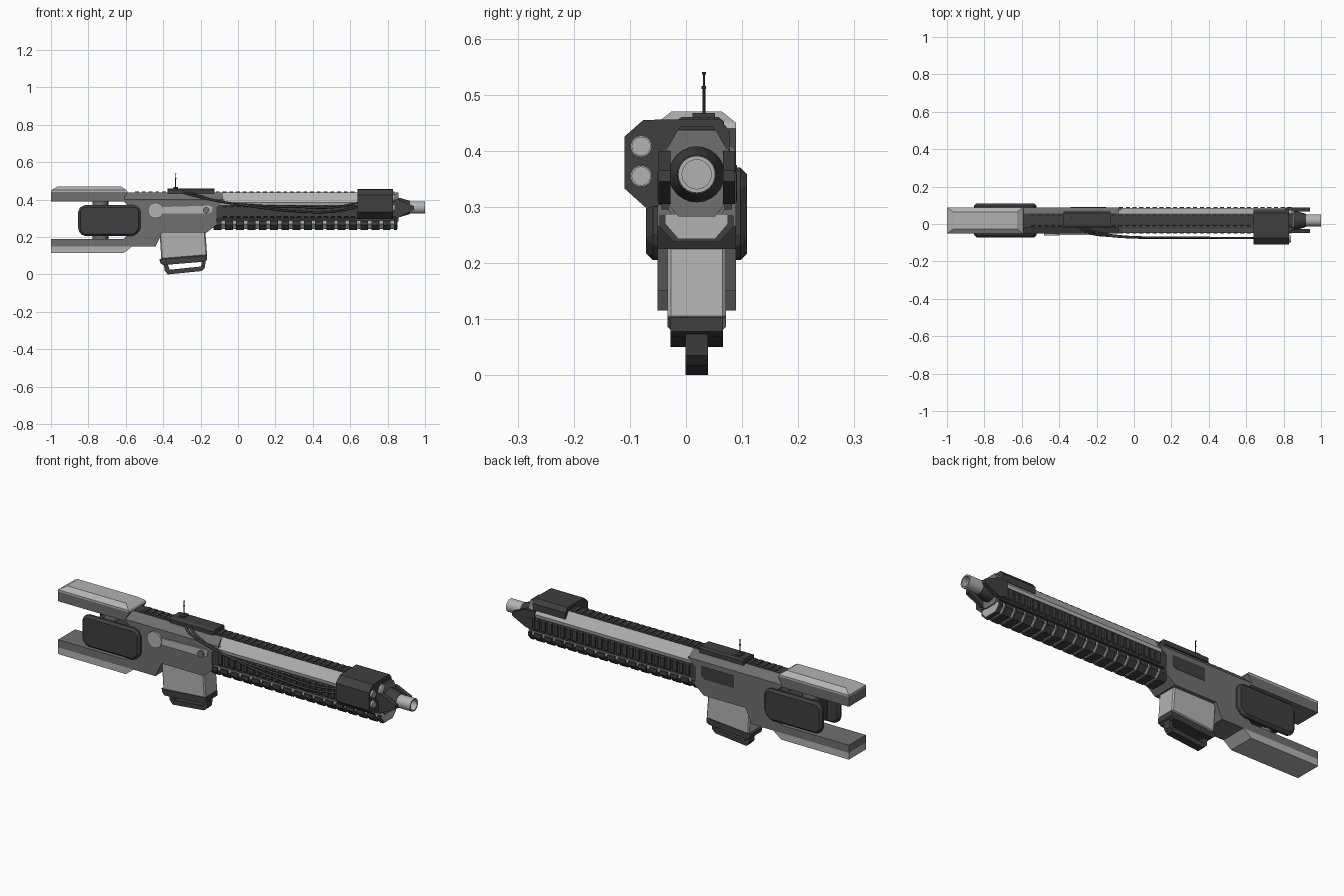
import bpy, bmesh, math
from mathutils import Vector, Matrix

if "Cube" in bpy.data.objects:
    bpy.data.objects.remove(bpy.data.objects["Cube"])

C = 0.019  # y of the gun's centre plane


def mat(name, v):
    m = bpy.data.materials.new(name)
    m.diffuse_color = (v, v, v, 1)
    m.use_nodes = True
    m.node_tree.nodes["Principled BSDF"].inputs["Base Color"].default_value = m.diffuse_color
    return m


LIGHT, MID, DARK = mat("light", 0.45), mat("mid", 0.16), mat("dark", 0.05)


def finish(name, bm, m, bevel=0):
    bmesh.ops.recalc_face_normals(bm, faces=bm.faces)
    me = bpy.data.meshes.new(name)
    bm.to_mesh(me)
    bm.free()
    ob = bpy.data.objects.new(name, me)
    bpy.context.collection.objects.link(ob)
    me.materials.append(m)
    if bevel:
        b = ob.modifiers.new("bevel", "BEVEL")
        b.width, b.segments = bevel, 1
    return ob


def add_prism(bm, pts, axis, a, b):
    """Extrude a profile: axis y takes (x,z) points, axis x takes (y,z) points."""
    def at(p, t):
        return (p[0], t, p[1]) if axis == "y" else (t, p[0], p[1])
    vs = [bm.verts.new(at(p, a)) for p in pts]
    f = bm.faces.new(vs)
    r = bmesh.ops.extrude_face_region(bm, geom=[f])
    d = Vector((0, b - a, 0)) if axis == "y" else Vector((b - a, 0, 0))
    bmesh.ops.translate(bm, vec=d, verts=[v for v in r["geom"] if isinstance(v, bmesh.types.BMVert)])


def prism(name, pts, axis, a, b, m, bevel=0):
    bm = bmesh.new()
    add_prism(bm, pts, axis, a, b)
    return finish(name, bm, m, bevel)


def side(name, pts, half, m, bevel=0):
    return prism(name, pts, "y", C - half, C + half, m, bevel)


def rect(a, b, c, d):
    return [(a, c), (b, c), (b, d), (a, d)]


def sym(half):
    """Mirror a (y offset, z) half section about the centre plane."""
    return [(C + y, z) for y, z in half] + [(C - y, z) for y, z in reversed(half)]


def teeth(name, section, x0, x1, pitch, width, m):
    bm = bmesh.new()
    for i in range(int((x1 - x0) / pitch) + 1):
        x = x0 + i * pitch
        add_prism(bm, section, "x", x, min(x + width, x1))
    return finish(name, bm, m)


def lathe(name, prof, origin, axis, m, n=24):
    """Spin (distance along axis, radius) points round an axis."""
    bm = bmesh.new()
    vs = [bm.verts.new((r, 0, t)) for t, r in prof]
    es = [bm.edges.new(p) for p in zip(vs, vs[1:])]
    bmesh.ops.spin(bm, geom=vs + es, cent=(0, 0, 0), axis=(0, 0, 1), angle=math.tau, steps=n)
    bmesh.ops.remove_doubles(bm, verts=bm.verts, dist=1e-5)
    q = Vector((0, 0, 1)).rotation_difference(Vector(axis))
    bm.transform(Matrix.Translation(origin) @ q.to_matrix().to_4x4())
    ob = finish(name, bm, m)
    bpy.ops.object.select_all(action="DESELECT")
    ob.select_set(True)
    bpy.context.view_layer.objects.active = ob
    bpy.ops.object.shade_smooth_by_angle(angle=math.radians(35))
    return ob


# receiver with forked stock
side("receiver", [(-1, .39), (-.61, .39), (-.57, .35), (-.57, .24), (-.61, .19), (-1, .19), (-1, .15),
                  (-.44, .15), (-.405, .225), (-.165, .225), (-.115, .265), (-.115, .36), (-.07, .40), (-1, .40)],
     .07, MID)
prism("receiver_top", sym([(.035, .437), (.07, .40), (.07, .39)]), "x", -.61, -.08, MID)
side("upper_stock", [(-1, .39), (-.62, .39), (-.59, .44), (-1, .44)], .07, MID)
side("lower_stock", [(-1, .115), (-.61, .115), (-.565, .15), (-1, .15)], .07, LIGHT)

# cheek rest: block with tapered top
bm = bmesh.new()
rings = []
for x0, x1, w, z in ((-1, -.59, .07, .438), (-1, -.595, .07, .45), (-.965, -.625, .045, .47)):
    rings.append([bm.verts.new(p) for p in
                  ((x0, C - w, z), (x1, C - w, z), (x1, C + w, z), (x0, C + w, z))])
for a, b in zip(rings, rings[1:]):
    for i in range(4):
        bm.faces.new((a[i], a[(i + 1) % 4], b[(i + 1) % 4], b[i]))
bm.faces.new(rings[0])
bm.faces.new(rings[-1])
finish("cheek_rest", bm, LIGHT)

# stock side pads and the post between the forks
pad = [(-.855, .235), (-.83, .205), (-.555, .205), (-.52, .24), (-.52, .345), (-.545, .37), (-.83, .37), (-.855, .345)]
for n, s in (("left", -1), ("right", 1)):
    prism("stock_pad_" + n, pad, "y", C + s * .055, C + s * .09, DARK, .012)
lathe("stock_post", [(.19, 0), (.19, .042), (.39, .042), (.39, 0)], (-.735, C, 0), (0, 0, 1), MID, 16)
side("post_bridge", rect(-.79, -.62, .225, .35), .056, DARK)

# handguard shroud, core and front block
prism("shroud", sym([(.034, .436), (.066, .385), (.062, .365), (.05, .365)]), "x", -.09, .84, LIGHT)
prism("handguard_core", sym([(.055, .37), (.055, .30), (.04, .28)]), "x", -.14, .84, MID)
prism("front_block", sym([(.034, .437), (.055, .40), (.055, .31), (.033, .283)]), "x", .83, .858, MID)

# top rail, side rails and lower rail with cross teeth
prism("top_rail", sym([(.033, .439), (.033, .43)]), "x", -.6, .85, DARK)
teeth("top_rail_teeth", sym([(.028, .444), (.033, .436)]), -.55, .84, .036, .02, DARK)
for n, s in (("left", -1), ("right", 1)):
    a, b, c = C + s * .05, C + s * .063, C + s * .071
    prism("side_rail_" + n, rect(a, b, .295, .375), "x", -.115, .85, DARK)
    teeth("side_rail_teeth_" + n, [(b - s * .005, .30), (c, .31), (c, .36), (b - s * .005, .37)],
          -.08, .85, .036, .022, DARK)
    # muzzle prongs
    prism("muzzle_prong_" + n, [(.81, .40), (.86, .40), (.94, .365), (.94, .345), (.86, .305), (.81, .305)],
          "y", C + s * .047, C + s * .068, DARK)
prism("lower_rail", sym([(.056, .287), (.056, .27), (.033, .243)]), "x", -.13, .853, LIGHT)
teeth("lower_rail_teeth", sym([(.066, .285), (.066, .265), (.04, .237)]), -.13, .85, .0603, .042, DARK)

# hollow barrel and muzzle collar
lathe("barrel", [(.8, 0), (.8, .033), (1, .033), (1, .026), (.9, .026), (.9, 0)], (0, C, .358), (1, 0, 0), LIGHT)
lathe("barrel_collar", [(.85, .05), (.87, .05), (.92, .035), (.92, .03)], (0, C, .358), (1, 0, 0), DARK)

# magazine, base plate and pull loop
side("magazine", [(-.42, .235), (-.175, .235), (-.165, .1), (-.41, .08)], .052, LIGHT, .006)
side("magazine_base", [(-.42, .083), (-.165, .103), (-.165, .078), (-.18, .068), (-.4, .05), (-.415, .06)], .047, DARK)
side("magazine_loop", [(-.397, .058), (-.392, .018), (-.375, 0), (-.195, .018), (-.178, .035), (-.172, .075),
                       (-.192, .072), (-.198, .042), (-.365, .025), (-.377, .06)], .02, DARK)

# bolt plate on the left, ejection port on the right
prism("bolt_bar", [(-.44, .325), (-.16, .325), (-.14, .335), (-.135, .358), (-.15, .368), (-.41, .36), (-.44, .36)],
      "y", C - .077, C - .06, LIGHT)
lathe("bolt_disc", [(0, 0), (0, .042), (.02, .042), (.02, 0)], (-.44, C - .08, .342), (0, 1, 0), LIGHT, 16)
lathe("bolt_knob", [(0, 0), (0, .017), (.02, .017), (.02, 0)], (-.17, C - .086, .343), (0, 1, 0), MID, 16)
prism("ejection_port", [(-.34, .31), (-.17, .31), (-.15, .325), (-.15, .375), (-.34, .375)],
      "y", C + .06, C + .0715, DARK)

# sensor box on top with antenna
prism("sensor_box", [(-.02, .43), (-.02, .452), (-.008, .46), (.058, .46), (.068, .452), (.068, .43)],
      "x", -.378, -.125, DARK)
prism("sensor_button", rect(.012, .052, .455, .467), "x", -.345, -.32, DARK)
lathe("antenna", [(.45, .004), (.46, .0025), (.51, .0025), (.51, .004), (.515, .004), (.515, .002),
                  (.536, .002), (.536, .0035), (.54, .0035), (.54, 0)], (-.333, .032, 0), (0, 0, 1), DARK, 8)

# light unit wrapped over the muzzle, with two lenses
prism("light_unit", [(-.11, .425), (-.076, .455), (.06, .457), (.078, .435), (.078, .40), (.05, .40), (-.04, .40),
                     (-.04, .305), (-.07, .297), (-.11, .333)], "x", .64, .83, DARK)
for n, z in (("upper", .408), ("lower", .355)):
    lathe("lens_" + n, [(.82, .019), (.84, .019), (.84, .016), (.835, .016), (.835, 0)], (0, -.08, z), (1, 0, 0), LIGHT)

# cables sagging from the sensor box to the light unit
paths = {
    "cable_lower": [(-.3, -.01, .44), (-.25, -.045, .425), (-.12, -.065, .395), (.1, -.075, .36),
                    (.3, -.075, .338), (.5, -.075, .335), (.66, -.075, .365)],
    "cable_upper": [(-.27, -.01, .44), (-.22, -.04, .425), (-.1, -.062, .39), (.08, -.072, .37),
                    (.3, -.072, .362), (.5, -.075, .358), (.66, -.075, .385)],
}
for name, pts in paths.items():
    cu = bpy.data.curves.new(name, "CURVE")
    cu.dimensions = "3D"
    cu.bevel_depth, cu.bevel_resolution, cu.resolution_u = .0055, 2, 5
    sp = cu.splines.new("BEZIER")
    sp.bezier_points.add(len(pts) - 1)
    for bp, p in zip(sp.bezier_points, pts):
        bp.co = p
        bp.handle_left_type = bp.handle_right_type = "AUTO"
    cu.materials.append(DARK)
    bpy.context.collection.objects.link(bpy.data.objects.new(name, cu))
